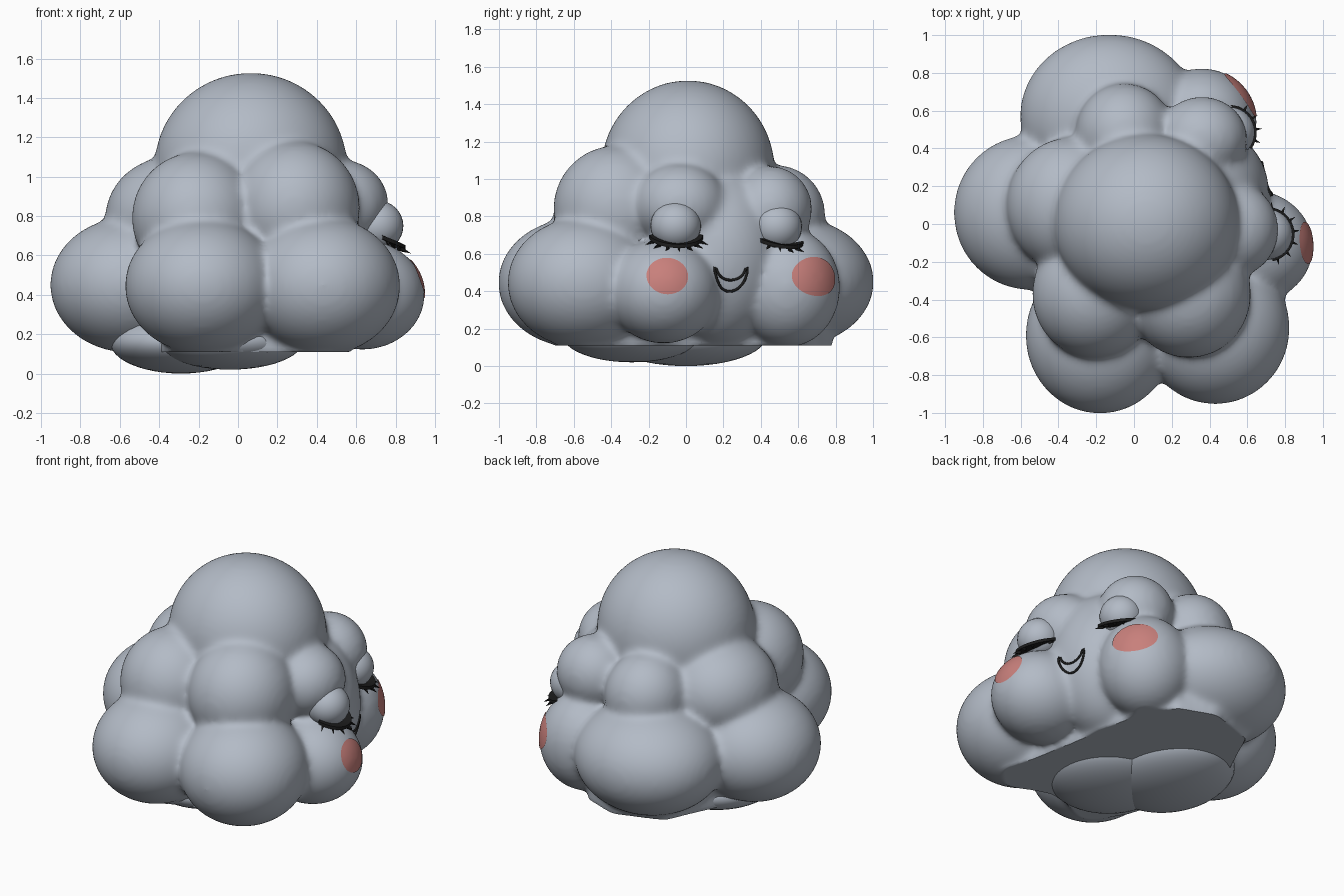
import bpy, bmesh, math
from mathutils import Vector, Matrix
from mathutils.bvhtree import BVHTree

if "Cube" in bpy.data.objects:
    bpy.data.objects.remove(bpy.data.objects["Cube"])


def material(name, rgb):
    m = bpy.data.materials.new(name)
    m.diffuse_color = (*rgb, 1)
    m.use_nodes = True
    m.node_tree.nodes["Principled BSDF"].inputs["Base Color"].default_value = m.diffuse_color
    return m


GREY = material("cloud_grey", (0.45, 0.495, 0.565))
PINK = material("cheek_pink", (0.58, 0.215, 0.2))
BLACK = material("lash_black", (0.012, 0.012, 0.012))


def make_object(name, bm, mat, smooth=True):
    mesh = bpy.data.meshes.new(name)
    bm.to_mesh(mesh)
    bm.free()
    mesh.materials.append(mat)
    for p in mesh.polygons:
        p.use_smooth = smooth
    ob = bpy.data.objects.new(name, mesh)
    bpy.context.collection.objects.link(ob)
    return ob


def add_ball(bm, c, r, seg=48):
    bmesh.ops.create_uvsphere(bm, u_segments=seg, v_segments=seg // 2, radius=1,
                              matrix=Matrix.Translation(c) @ Matrix.Diagonal((*r, 1)))


# Cloud puffs: centre and radii
PUFFS = [
    ((0.0, 0.0, 0.55), (0.55, 0.55, 0.48)),         # core
    ((0.065, 0.01, 1.05), (0.49, 0.465, 0.478)),    # top dome
    # lower ring
    ((-0.55, 0.06, 0.45), (0.405, 0.41, 0.345)),
    ((-0.18, -0.59, 0.445), (0.395, 0.415, 0.345)),
    ((0.43, -0.55, 0.445), (0.395, 0.405, 0.35)),
    ((-0.13, 0.57, 0.45), (0.475, 0.435, 0.345)),
    ((0.36, 0.54, 0.42), (0.29, 0.285, 0.32)),
    ((0.63, -0.12, 0.4), (0.32, 0.3, 0.28)),
    # middle ring
    ((-0.21, -0.37, 0.79), (0.33, 0.34, 0.335)),
    ((0.29, -0.37, 0.84), (0.33, 0.34, 0.34)),
    ((-0.33, 0.10, 0.79), (0.345, 0.36, 0.315)),
    ((-0.05, 0.48, 0.81), (0.26, 0.265, 0.265)),
    # face filler and brow puffs
    ((0.34, 0.17, 0.58), (0.375, 0.365, 0.48)),
    ((0.53, -0.03, 0.86), (0.235, 0.25, 0.225)),
    ((0.36, 0.45, 0.84), (0.24, 0.225, 0.23)),
]
bm = bmesh.new()
for c, r in PUFFS:
    add_ball(bm, c, r)

# Slab that fills the flat underside between the lower puffs
SLAB = [(0.56, -0.55), (0.47, -0.1), (0.38, 0.45), (0.24, 0.7), (0.0, 0.79), (-0.32, 0.68),
        (-0.5, 0.3), (-0.5, -0.05), (-0.36, -0.5), (-0.18, -0.68), (0.15, -0.6), (0.42, -0.68)]
face = bm.faces.new([bm.verts.new((x, y, 0.085)) for x, y in SLAB])
ext = bmesh.ops.extrude_face_region(bm, geom=[face])
top = [g for g in ext["geom"] if isinstance(g, bmesh.types.BMVert)]
bmesh.ops.translate(bm, verts=top, vec=(0, 0, 0.3))
bmesh.ops.recalc_face_normals(bm, faces=bm.faces)
body = make_object("cloud_body", bm, GREY)

# Fuse the puffs and soften the creases
bpy.context.view_layer.objects.active = body
body.select_set(True)
mod = body.modifiers.new("fuse", 'REMESH')
mod.mode = 'VOXEL'
mod.voxel_size = 0.018
mod.use_smooth_shade = True
bpy.ops.object.modifier_apply(modifier="fuse")
mod = body.modifiers.new("soften", 'SMOOTH')
mod.factor = 0.5
mod.iterations = 22
bpy.ops.object.modifier_apply(modifier="soften")

# Flat underside
for v in body.data.vertices:
    v.co.z = max(v.co.z, 0.11)
body.data.update()
bpy.ops.object.shade_smooth_by_angle(angle=math.radians(40))
body.select_set(False)

# Two low lumps under the cloud
for i, (c, r) in enumerate([((-0.04, -0.29, 0.165), (0.37, 0.37, 0.145)),
                            ((-0.29, 0.0, 0.16), (0.36, 0.43, 0.16))]):
    bm = bmesh.new()
    add_ball(bm, c, r)
    make_object(f"bottom_lump_{i + 1}", bm, GREY)

bm = bmesh.new()
bm.from_mesh(body.data)
tree = BVHTree.FromBMesh(bm)
bm.free()


def project(origin, yaw, pitch, u, v, lift):
    """Cast a point at (u, v) in the tangent frame inward onto the body."""
    d = Vector((math.cos(yaw) * math.cos(pitch), math.sin(yaw) * math.cos(pitch), math.sin(pitch)))
    side = Vector((-math.sin(yaw), math.cos(yaw), 0))
    start = Vector(origin) + side * u + d.cross(side) * v + d * 0.6
    hit, normal, _, _ = tree.ray_cast(start, -d)
    return hit + normal * lift if hit else start - d * 0.6


# Cheeks: thin round plates laid on the puffs
def cheek(name, origin, yaw, ru, rv):
    bm = bmesh.new()
    n, rings = 36, 6
    rows = []
    for k in range(1, rings + 1):
        rows.append([bm.verts.new(project(origin, yaw, 0.15, ru * k / rings * math.cos(2 * math.pi * j / n),
                                          rv * k / rings * math.sin(2 * math.pi * j / n), 0.005))
                     for j in range(n)])
    bm.faces.new(rows[0])
    for a, b in zip(rows, rows[1:]):
        for j in range(n):
            bm.faces.new((a[j], b[j], b[(j + 1) % n], a[(j + 1) % n]))
    make_object(name, bm, PINK)


cheek("cheek_left", (0.91, -0.10, 0.48), 0.1, 0.11, 0.1)
cheek("cheek_right", (0.56, 0.68, 0.475), 0.7, 0.14, 0.105)

# Mouth: closed crescent outline
outline = []
N = 20
for i in range(N + 1):
    a = math.pi + math.pi * i / N
    outline.append((0.092 * math.cos(a), 0.04 + 0.125 * math.sin(a)))
for i in range(1, N):
    a = -math.pi * i / N
    outline.append((0.08 * math.cos(a), 0.045 + 0.07 * math.sin(a)))
curve = bpy.data.curves.new("mouth", 'CURVE')
curve.dimensions = '3D'
curve.bevel_depth = 0.007
curve.bevel_resolution = 2
spline = curve.splines.new('POLY')
spline.points.add(len(outline) - 1)
spline.use_cyclic_u = True
for p, (u, v) in zip(spline.points, outline):
    p.co = (*project((0.71, 0.245, 0.485), 0.42, 0, u, v, 0.003), 1)
curve.materials.append(BLACK)
bpy.context.collection.objects.link(bpy.data.objects.new("mouth", curve))


# Closed eyes: lid ball, curved lash band and pointed lashes
def eye(side, c, yaw):
    bm = bmesh.new()
    add_ball(bm, c, (0.135, 0.135, 0.13), 32)
    make_object("eyelid_" + side, bm, GREY)

    def at(a, r, z):
        return bm.verts.new((c[0] + r * math.cos(yaw + a), c[1] + r * math.sin(yaw + a), c[2] + z))

    bm = bmesh.new()
    n = 20
    angles = [math.radians(-85 + 170 * i / n) for i in range(n + 1)]
    drop = [-0.05 - 0.055 * math.cos(a) for a in angles]
    profile = [(0.085, 0.012), (0.145, 0.006), (0.145, -0.014), (0.085, -0.008)]
    rows = [[at(a, r, d + z) for r, z in profile] for a, d in zip(angles, drop)]
    for p, q in zip(rows, rows[1:]):
        for k in range(4):
            bm.faces.new((p[k], q[k], q[(k + 1) % 4], p[(k + 1) % 4]))
    for i in range(7):
        a = math.radians(-72 + 24 * i)
        d = -0.05 - 0.055 * math.cos(a)
        base = [at(a - 0.1, 0.125, d), at(a + 0.1, 0.125, d), at(a, 0.12, d - 0.025)]
        tip = at(a * 1.05, 0.175, d - 0.035)
        for k in range(3):
            bm.faces.new((base[k], base[(k + 1) % 3], tip))
    bmesh.ops.recalc_face_normals(bm, faces=bm.faces)
    make_object("lashes_" + side, bm, BLACK, False)


eye("left", (0.705, -0.055, 0.75), 0.12)
eye("right", (0.505, 0.485, 0.745), 0.55)
